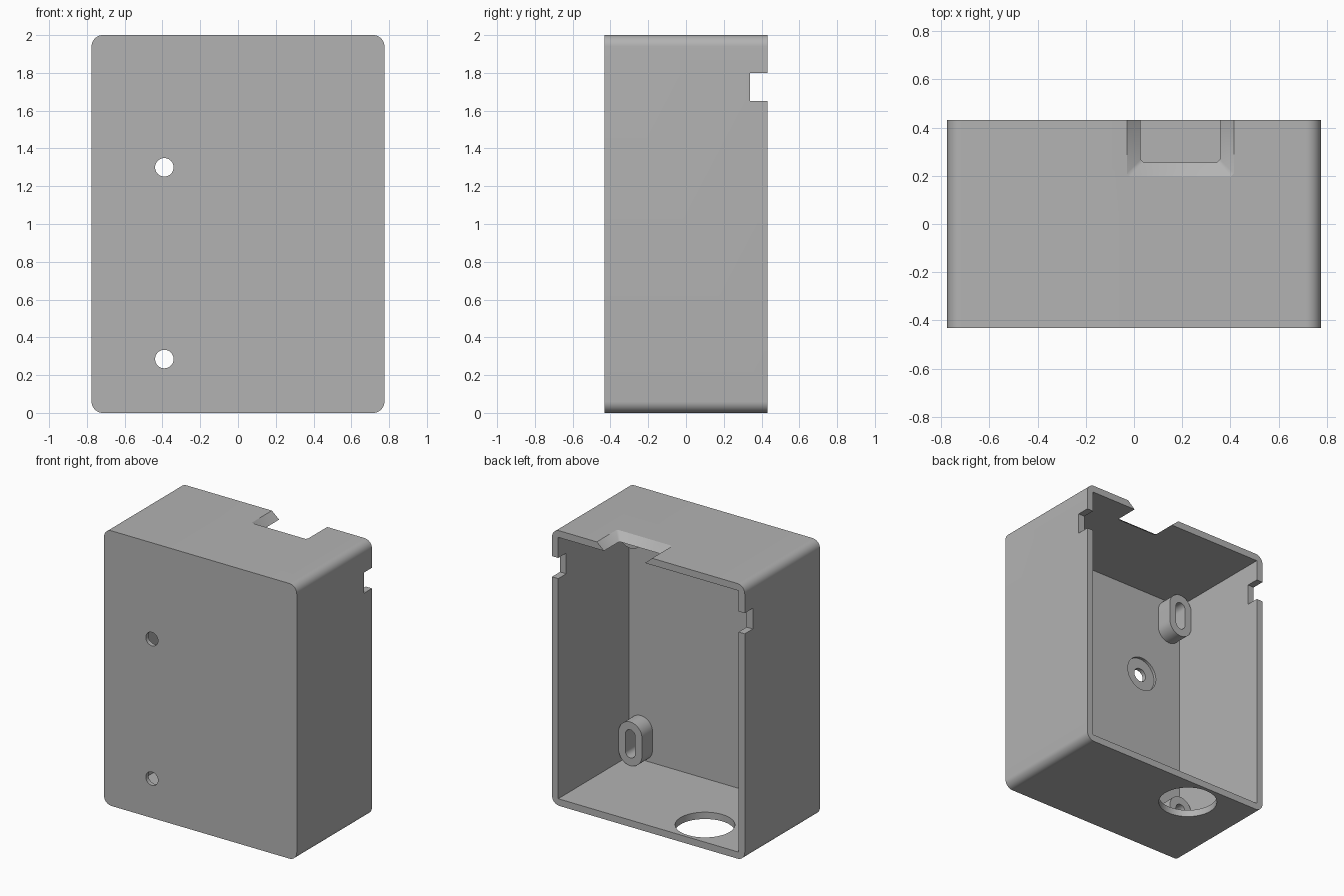
import bpy
import bmesh
import math
from mathutils import Vector

if "Cube" in bpy.data.objects:
    bpy.data.objects.remove(bpy.data.objects["Cube"], do_unlink=True)

W, D, H = 0.775, 0.432, 2.0      # half width, half depth, height
T = 0.05                         # wall thickness
INNER = -D + T                   # inside of the front wall

grey = bpy.data.materials.new("grey_plastic")
grey.use_nodes = True
colour = (0.45, 0.45, 0.45, 1)
grey.diffuse_color = colour
grey.node_tree.nodes["Principled BSDF"].inputs["Base Color"].default_value = colour


def rounded(cx, cz, hw, hh, r, steps=10):
    """Rounded rectangle outline in the x-z plane."""
    pts = []
    corners = [(1, 1), (-1, 1), (-1, -1), (1, -1)]
    for i, (sx, sz) in enumerate(corners):
        for k in range(steps + 1):
            a = math.pi / 2 * (i + k / steps)
            p = (cx + sx * (hw - r) + r * math.cos(a), cz + sz * (hh - r) + r * math.sin(a))
            if not pts or math.dist(p, pts[-1]) > 1e-5:
                pts.append(p)
    if math.dist(pts[0], pts[-1]) < 1e-5:
        pts.pop()
    return pts


def loft(name, lower, upper):
    """Solid between two matching loops of 3D points."""
    bm = bmesh.new()
    a = [bm.verts.new(p) for p in lower]
    b = [bm.verts.new(p) for p in upper]
    n = len(a)
    bm.faces.new(a)
    bm.faces.new(b[::-1])
    for i in range(n):
        j = (i + 1) % n
        bm.faces.new((a[j], a[i], b[i], b[j]))
    bmesh.ops.recalc_face_normals(bm, faces=bm.faces)
    mesh = bpy.data.meshes.new(name)
    bm.to_mesh(mesh)
    bm.free()
    mesh.materials.append(grey)
    obj = bpy.data.objects.new(name, mesh)
    bpy.context.collection.objects.link(obj)
    return obj


def prism(name, outline, y0, y1):
    return loft(name, [(x, y0, z) for x, z in outline], [(x, y1, z) for x, z in outline])


def box(name, lo, hi):
    rect = [(lo[0], lo[2]), (hi[0], lo[2]), (hi[0], hi[2]), (lo[0], hi[2])]
    return prism(name, rect, lo[1], hi[1])


def activate(obj):
    bpy.ops.object.select_all(action="DESELECT")
    obj.select_set(True)
    bpy.context.view_layer.objects.active = obj


def cut(obj, cutter):
    cutter.hide_render = True
    mod = obj.modifiers.new("cut", "BOOLEAN")
    mod.operation, mod.solver, mod.object = "DIFFERENCE", "EXACT", cutter
    activate(obj)
    bpy.ops.object.modifier_apply(modifier=mod.name)
    bpy.data.objects.remove(cutter, do_unlink=True)


def smooth(obj):
    activate(obj)
    bpy.ops.object.shade_smooth_by_angle(angle=math.radians(30))


# Housing shell, open at the back
housing = prism("housing", rounded(0, H / 2, W, H / 2, 0.06), -D, D)
cut(housing, box("cavity", (-W + T, INNER, T), (W - T, D + 0.1, H - T)))

# Latch notches in both side walls
cut(housing, box("latch_notches", (-1, 0.34, 1.65), (1, D + 0.1, 1.80)))


# Bevelled cable notch in the top wall, narrowing downwards
def notch_loop(z):
    s = 0.058 * (z - H) / T
    x0, x1, y = -0.03 - s, 0.415 + s, 0.198 - s
    c = 0.012
    return [(x0, D + 0.2, z), (x0, y + c, z), (x0 + c, y, z),
            (x1 - c, y, z), (x1, y + c, z), (x1, D + 0.2, z)]


cut(housing, loft("cable_notch", notch_loop(H - T - 0.01), notch_loop(H + 0.01)))

# Round cable hole in the floor
ring = [Vector((-0.30 + 0.197 * math.cos(a), 0.21 + 0.197 * math.sin(a), 0))
        for a in (2 * math.pi * i / 48 for i in range(48))]
up = Vector((0, 0, 0.1))
cut(housing, loft("floor_hole", [p - up for p in ring], [p + up for p in ring]))

# Screw holes in the front wall, counterbored from inside
for z in (0.285, 1.30):
    cut(housing, prism("screw_hole", rounded(-0.39, z, 0.049, 0.049, 0.049), -D - 0.1, 0))
    cut(housing, prism("counterbore", rounded(-0.39, z, 0.124, 0.124, 0.124), INNER - 0.02, 0))
smooth(housing)

# Slotted mounting bosses in the four inner corners
for side, x in (("left", 0.63), ("right", -0.63)):
    for level, z in (("lower", 0.21), ("upper", H - 0.21)):
        boss = prism(f"{level}_{side}_boss", rounded(x, z, 0.094, 0.159, 0.094),
                     INNER - 0.01, INNER + 0.122)
        cut(boss, prism("slot", rounded(x, z, 0.039, 0.102, 0.039), INNER + 0.002, 0.2))
        smooth(boss)
